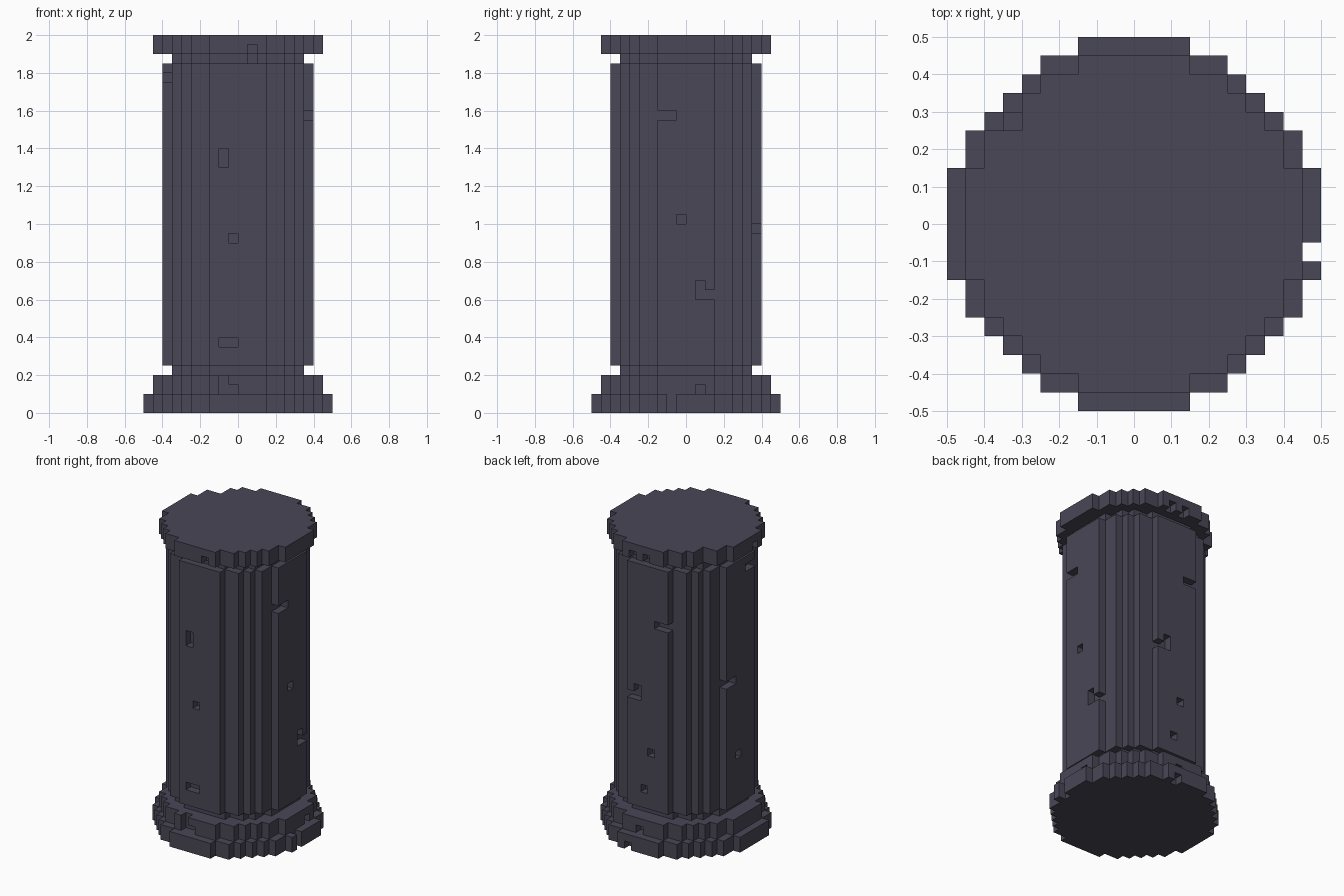
import bpy, bmesh

if "Cube" in bpy.data.objects:
    bpy.data.objects.remove(bpy.data.objects["Cube"])

V = 0.05  # block size

stone = bpy.data.materials.new("dark slate stone")
stone.diffuse_color = (0.067, 0.063, 0.092, 1)
stone.use_nodes = True
stone.node_tree.nodes["Principled BSDF"].inputs["Base Color"].default_value = stone.diffuse_color

# part name, first layer, last layer (exclusive), squared radius limit in blocks
PARTS = [
    ("base_slab", 0, 2, 97),
    ("base_step", 2, 4, 81),
    ("lower_neck", 4, 5, 51),
    ("shaft", 5, 37, 64),
    ("upper_neck", 37, 38, 51),
    ("capital", 38, 40, 81),
]


def disc(limit):
    """Block columns whose centres lie inside a circle."""
    r = range(-10, 10)
    return [(i, j) for i in r for j in r
            if (i + .5) ** 2 + (j + .5) ** 2 <= limit]


parts = {n: {(i, j, k) for i, j in disc(lim) for k in range(a, b)}
         for n, a, b, lim in PARTS}

# chipped blocks on each side: (position along side, layer)
CHIPS = {
    "front": [(1, 37), (1, 38), (-2, 26), (-2, 27), (-1, 18), (-2, 7), (-1, 7),
              (-2, 2), (-2, 3), (-1, 2)],
    "right": [(-3, 31), (-2, 31), (-1, 20), (1, 12), (1, 13), (2, 12), (1, 2),
              (-2, 0), (-2, 1)],
    "back": [(1, 38), (-1, 38), (-3, 29), (-2, 29), (1, 19), (2, 19), (1, 20),
             (-1, 12), (0, 7), (0, 2), (1, 0)],
    "left": [(-3, 35), (-2, 35), (-2, 38), (1, 21), (2, 21), (0, 11)],
}


def outermost(side, p, k):
    """Outer block on a given side, at position p and layer k."""
    cells = set().union(*parts.values())
    if side in ("front", "back"):
        line = [c for c in cells if c[0] == p and c[2] == k]
        axis = 1
    else:
        line = [c for c in cells if c[1] == p and c[2] == k]
        axis = 0
    pick = min if side in ("front", "left") else max
    return pick(line, key=lambda c: c[axis])


gone = {outermost(s, p, k) for s, chips in CHIPS.items() for p, k in chips}
gone |= {(-7, 5, 38), (-7, 5, 39)}  # broken corner of the capital
for cells in parts.values():
    cells -= gone
solid = set().union(*parts.values())

# outward direction and corner offsets of the six block faces
FACES = [
    ((1, 0, 0), [(1, 0, 0), (1, 1, 0), (1, 1, 1), (1, 0, 1)]),
    ((-1, 0, 0), [(0, 0, 0), (0, 0, 1), (0, 1, 1), (0, 1, 0)]),
    ((0, 1, 0), [(0, 1, 0), (0, 1, 1), (1, 1, 1), (1, 1, 0)]),
    ((0, -1, 0), [(0, 0, 0), (1, 0, 0), (1, 0, 1), (0, 0, 1)]),
    ((0, 0, 1), [(0, 0, 1), (1, 0, 1), (1, 1, 1), (0, 1, 1)]),
    ((0, 0, -1), [(0, 0, 0), (0, 1, 0), (1, 1, 0), (1, 0, 0)]),
]


def build(name, cells):
    """Skin the exposed block faces of one part."""
    bm = bmesh.new()
    verts = {}

    def vert(p):
        if p not in verts:
            verts[p] = bm.verts.new([c * V for c in p])
        return verts[p]

    for c in sorted(cells):
        for d, corners in FACES:
            if tuple(a + b for a, b in zip(c, d)) not in solid:
                bm.faces.new([vert(tuple(a + b for a, b in zip(c, o)))
                              for o in corners])
    mesh = bpy.data.meshes.new(name)
    bm.to_mesh(mesh)
    bm.free()
    mesh.materials.append(stone)
    bpy.context.collection.objects.link(bpy.data.objects.new(name, mesh))


for name, cells in parts.items():
    build(name, cells)
